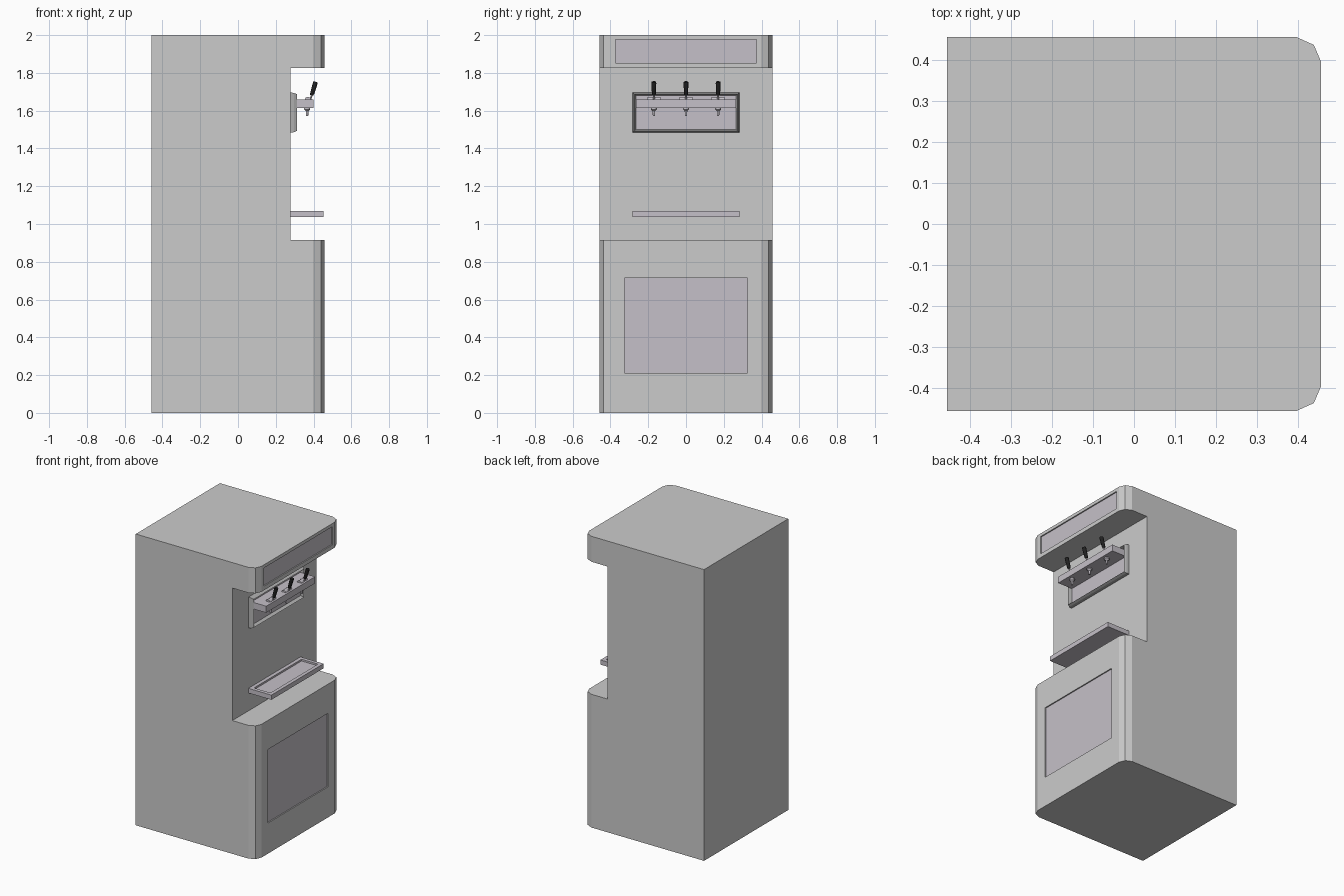
import bpy, bmesh, math
from mathutils import Vector

if "Cube" in bpy.data.objects:
    bpy.data.objects.remove(bpy.data.objects["Cube"])


def material(name, rgb):
    m = bpy.data.materials.new(name)
    m.diffuse_color = (*rgb, 1)
    m.use_nodes = True
    m.node_tree.nodes["Principled BSDF"].inputs["Base Color"].default_value = m.diffuse_color
    return m


STEEL = material("pale_steel", (0.56, 0.53, 0.58))
BLACK = material("black_plastic", (0.015, 0.015, 0.015))


def finish(bm, name, mats=()):
    bmesh.ops.recalc_face_normals(bm, faces=bm.faces)
    me = bpy.data.meshes.new(name)
    bm.to_mesh(me)
    bm.free()
    for m in mats:
        me.materials.append(m)
    ob = bpy.data.objects.new(name, me)
    bpy.context.collection.objects.link(ob)
    return ob


def loft(name, rings, mats=(), cap_mat=0):
    """Skin a stack of equal-length rings; the last cap may get its own material."""
    bm = bmesh.new()
    loops = [[bm.verts.new(p) for p in r] for r in rings]
    n = len(loops[0])
    for a, b in zip(loops, loops[1:]):
        for i in range(n):
            j = (i + 1) % n
            bm.faces.new((a[i], a[j], b[j], b[i]))
    bm.faces.new(loops[0])
    bm.faces.new(loops[-1]).material_index = cap_mat
    return finish(bm, name, mats)


def box(name, x, y, z, mats=()):
    ring = [(x[0], y[0]), (x[1], y[0]), (x[1], y[1]), (x[0], y[1])]
    return loft(name, [[(*p, h) for p in ring] for h in z], mats)


def turned(name, start, axis, profile, sides, mats=()):
    """Stack of (distance, radius) circles along an axis."""
    axis = Vector(axis).normalized()
    u = Vector((0, 1, 0)) if abs(axis.y) < 0.9 else Vector((1, 0, 0))
    v = axis.cross(u)
    angles = [2 * math.pi * (i + 0.5) / sides for i in range(sides)]
    rings = [[Vector(start) + axis * d + (u * math.cos(t) + v * math.sin(t)) * r
              for t in angles] for d, r in profile]
    ob = loft(name, rings, mats)
    if sides > 8:
        for p in ob.data.polygons:
            p.use_smooth = len(p.vertices) == 4
        ob.data.set_sharp_from_angle(angle=math.radians(35))
    return ob


# Cabinet with cut front corners
half = [(0.457, 0.398), (0.44, 0.438), (0.398, 0.457), (-0.457, 0.457)]
outline = half + [(x, -y) for x, y in reversed(half)]
body = loft("cabinet", [[(x, y, z) for x, y in outline] for z in (0, 2)])

# Serving niche and shallow panel recesses
cutters = [
    box("niche_cutter", (0.277, 0.6), (-0.6, 0.6), (0.915, 1.825)),
    box("door_cutter", (0.447, 0.6), (-0.325, 0.325), (0.21, 0.715)),
    box("sign_cutter", (0.447, 0.6), (-0.372, 0.372), (1.853, 1.978)),
]
for c in cutters:
    c.hide_render = True
    c.hide_viewport = True
    mod = body.modifiers.new(c.name, 'BOOLEAN')
    mod.operation = 'DIFFERENCE'
    mod.solver = 'EXACT'
    mod.object = c
dg = bpy.context.evaluated_depsgraph_get()
cut_mesh = bpy.data.meshes.new_from_object(body.evaluated_get(dg))
body.modifiers.clear()
body.data = cut_mesh
for c in cutters:
    bpy.data.objects.remove(c)

# Pale inset panels
box("door_panel", (0.44, 0.449), (-0.325, 0.325), (0.21, 0.715), [STEEL])
box("sign_panel", (0.44, 0.449), (-0.372, 0.372), (1.853, 1.978), [STEEL])


# Tap back plate: bevelled frame around a pale recess
def plate_ring(x, inset):
    y, lo, hi = 0.283 - inset, 1.483 + inset, 1.697 - inset
    return [(x, -y, lo), (x, y, lo), (x, y, hi), (x, -y, hi)]


back = bpy.data.materials.new("grey")
back.diffuse_color = (0.45, 0.45, 0.45, 1)
back.use_nodes = True
back.node_tree.nodes["Principled BSDF"].inputs["Base Color"].default_value = back.diffuse_color
loft("tap_back_plate",
     [plate_ring(0.27, 0), plate_ring(0.296, 0.003), plate_ring(0.312, 0.010),
      plate_ring(0.288, 0.017)], [back, STEEL], 1)


# Drip tray with sunken grille
def tray_ring(z, inset):
    x0, x1, y = 0.277 + inset, 0.452 - inset, 0.283 - inset
    return [(x0, -y, z), (x1, -y, z), (x1, y, z), (x0, y, z)]


loft("drip_tray", [tray_ring(1.038, 0), tray_ring(1.07, 0),
                   tray_ring(1.07, 0.025), tray_ring(1.058, 0.025)], [STEEL])

# Tap rail
box("tap_rail", (0.285, 0.4), (-0.265, 0.265), (1.615, 1.66), [STEEL])

# Three taps: collar, stem, lever and spout
for i, y in enumerate((-0.17, 0, 0.17)):
    turned(f"tap_collar_{i}", (0.37, y - 0.034, 1.656), (0, 1, 0),
           [(0, 0.017), (0.068, 0.017)], 12, [STEEL])
    tilt = (0.3, 0, 1)
    turned(f"tap_stem_{i}", (0.382, y, 1.655), tilt,
           [(0, 0.005), (0.035, 0.005)], 8, [STEEL])
    turned(f"tap_lever_{i}", (0.39, y, 1.682), tilt,
           [(0, 0.009), (0.012, 0.0115), (0.066, 0.013), (0.074, 0.012)], 12, [BLACK])
    turned(f"tap_spout_{i}", (0.366, y, 1.617), (0, 0, -1),
           [(0, 0.017), (0.01, 0.017), (0.02, 0.007), (0.045, 0.006)], 12, [STEEL])
